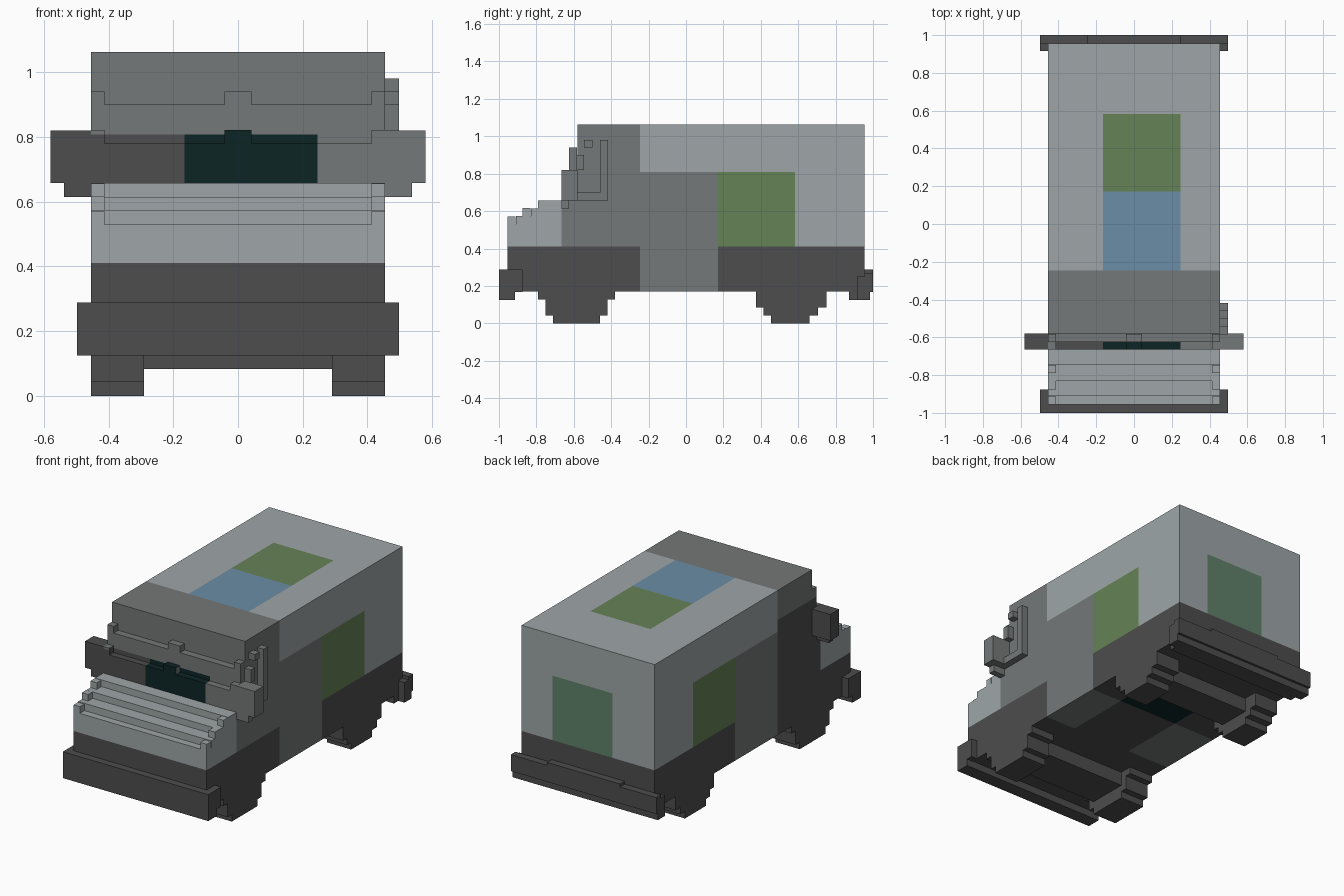
import bpy, bmesh
from mathutils import Vector

if "Cube" in bpy.data.objects:
    bpy.data.objects.remove(bpy.data.objects["Cube"])

NAMES = ["light_grey", "mid_grey", "dark_grey", "glass_teal", "side_green", "roof_blue", "rear_green"]
COLS = [(.342, .381, .387), (.178, .188, .188), (.074, .074, .074), (.004, .018, .018),
        (.133, .223, .095), (.145, .266, .381), (.114, .223, .147)]
LIGHT, MID, DARK, GLASS, GREEN, BLUE, REAR = range(7)
MATS = []
for n, c in zip(NAMES, COLS):
    m = bpy.data.materials.new(n)
    m.diffuse_color = (*c, 1)
    m.use_nodes = True
    m.node_tree.nodes["Principled BSDF"].inputs["Base Color"].default_value = m.diffuse_color
    MATS.append(m)


def add_box(bm, x0, x1, y0, y1, z0, z1):
    v = bmesh.ops.create_cube(bm, size=1)["verts"]
    for p in v:
        p.co = Vector(((x0 + x1) / 2 + p.co.x * (x1 - x0),
                       (y0 + y1) / 2 + p.co.y * (y1 - y0),
                       (z0 + z1) / 2 + p.co.z * (z1 - z0)))


def finish(name, bm, mats):
    me = bpy.data.meshes.new(name)
    bm.to_mesh(me)
    bm.free()
    for m in mats:
        me.materials.append(m)
    ob = bpy.data.objects.new(name, me)
    bpy.context.collection.objects.link(ob)
    return ob


def blocks(name, boxes, mat):
    bm = bmesh.new()
    for b in boxes:
        add_box(bm, *b)
    return finish(name, bm, [MATS[mat]])


# Body: stepped side profile extruded across the width
W = .455
profile = [(-.955, .17), (-.955, .53), (-.91, .53), (-.91, .575), (-.83, .575), (-.83, .615),
           (-.745, .615), (-.745, .657), (-.665, .657), (-.665, .78), (-.625, .78), (-.625, .90),
           (-.58, .90), (-.58, 1.063), (.955, 1.063), (.955, .17)]
bm = bmesh.new()
face = bm.faces.new([bm.verts.new((-W, y, z)) for y, z in profile])
ext = bmesh.ops.extrude_face_region(bm, geom=[face])["geom"]
bmesh.ops.translate(bm, verts=[g for g in ext if isinstance(g, bmesh.types.BMVert)], vec=(2 * W, 0, 0))

# Raised edge ribs on the bonnet and windscreen, plus the centre post
for y, z, post in ((-.955, .53, 0), (-.875, .575, 0), (-.79, .615, 0), (-.665, .78, 1), (-.625, .90, 1)):
    spans = [(-W, -.412), (.412, W)] + ([(-.042, .042)] if post else [])
    for x0, x1 in spans:
        add_box(bm, x0, x1, y, y + .043, z, z + .041)
bmesh.ops.recalc_face_normals(bm, faces=bm.faces)
bmesh.ops.triangulate(bm, faces=bm.faces)

# Cut the body along the paint borders
CUTS = {0: (-.165, .245), 1: (-.665, -.245, .172, .583), 2: (.41, .808, .88)}
for axis, values in CUTS.items():
    no = Vector((0, 0, 0))
    no[axis] = 1
    for val in values:
        bmesh.ops.bisect_plane(bm, geom=bm.verts[:] + bm.edges[:] + bm.faces[:],
                               plane_co=no * val, plane_no=no, dist=1e-5)


def side_paint(x, y, z):
    if z < .41:
        return MID if -.245 < y < .172 else DARK
    if y < -.665:
        return LIGHT
    if y < -.245:
        return DARK if x < 0 and z < .88 else MID
    if z < .808 and y < .583:
        return MID if y < .172 else GREEN
    return LIGHT


def paint(f):
    x, y, z = f.calc_center_median()
    n = f.normal
    centre = -.165 < x < .245
    if abs(n.x) > .5:
        return side_paint(x, y, z)
    if n.y > .5:
        return DARK if z < .41 else REAR if centre and z < .808 else LIGHT
    if n.z < -.5:
        if centre:
            return GLASS if .172 < y < .583 else DARK
        return MID if -.245 < y < .172 else DARK
    if n.z > .5 and y > -.6:
        if y < -.245:
            return MID
        if centre and y < .583:
            return BLUE if y < .172 else GREEN
        return LIGHT
    # front faces and the steps of the nose
    if z < .41:
        return DARK
    if z < .66:
        return LIGHT
    if z < .825:
        return GLASS if centre else DARK if x < 0 and z < .808 else MID
    return MID


for f in bm.faces:
    f.material_index = paint(f)
bmesh.ops.dissolve_limit(bm, angle_limit=.01, verts=bm.verts[:], edges=bm.edges[:], delimit={'MATERIAL'})
finish("van_body", bm, MATS)

# Mirrors
for s, name, mat in ((-1, "left_mirror", DARK), (1, "right_mirror", MID)):
    def span(a, b):
        return (min(s * a, s * b), max(s * a, s * b))
    blocks(name, [(*span(W, .58), -.665, -.58, .657, .82),
                  (*span(W, .538), -.665, -.625, .615, .657)], mat)

# Frame on the right side of the cab
blocks("side_frame", [(W, .497, -.46, -.418, .657, .98),
                      (W, .497, -.59, -.46, .657, .70),
                      (W, .497, -.585, -.545, .82, .90),
                      (W, .497, -.545, -.50, .94, .98)], MID)

# Bumpers with wrapped ends
ends = ((-.497, -W), (W, .497))
blocks("front_bumper", [(-.497, .497, -1, -.955, .125, .288), (-W, W, -.955, -.915, .125, .17)]
       + [(a, b, -.955, -.875, .168, .288) for a, b in ends]
       + [(a, b, -.955, -.915, .125, .168) for a, b in ends], DARK)
blocks("rear_bumper", [(-.497, .497, .955, 1, .168, .25), (-.25, .25, .955, 1, .25, .288),
                       (-.497, -.25, .955, 1, .25, .27), (.25, .497, .955, 1, .25, .27),
                       (-.497, .497, .915, .985, .125, .168), (-W, W, .872, .915, .125, .17)]
       + [(a, b, .915, .955, .168, .25) for a, b in ends], DARK)

# Stepped wheels and axle blocks
FRONT = [(-.71, -.46), (-.75, -.42), (-.75, -.42), (-.79, -.38)]
BACK = [(.455, .66), (.415, .705), (.375, .75), (.375, .75)]
for name, rows in (("front", FRONT), ("rear", BACK)):
    for side, x0, x1 in (("left", -W, -.29), ("right", .29, W)):
        blocks(f"{name}_{side}_wheel", [(x0, x1, a, b, i * .0425, (i + 1) * .0425)
                                        for i, (a, b) in enumerate(rows)], DARK)
    a, b = rows[0]
    blocks(f"{name}_axle", [(-.29, .29, a, b, .083, .17)], DARK)
